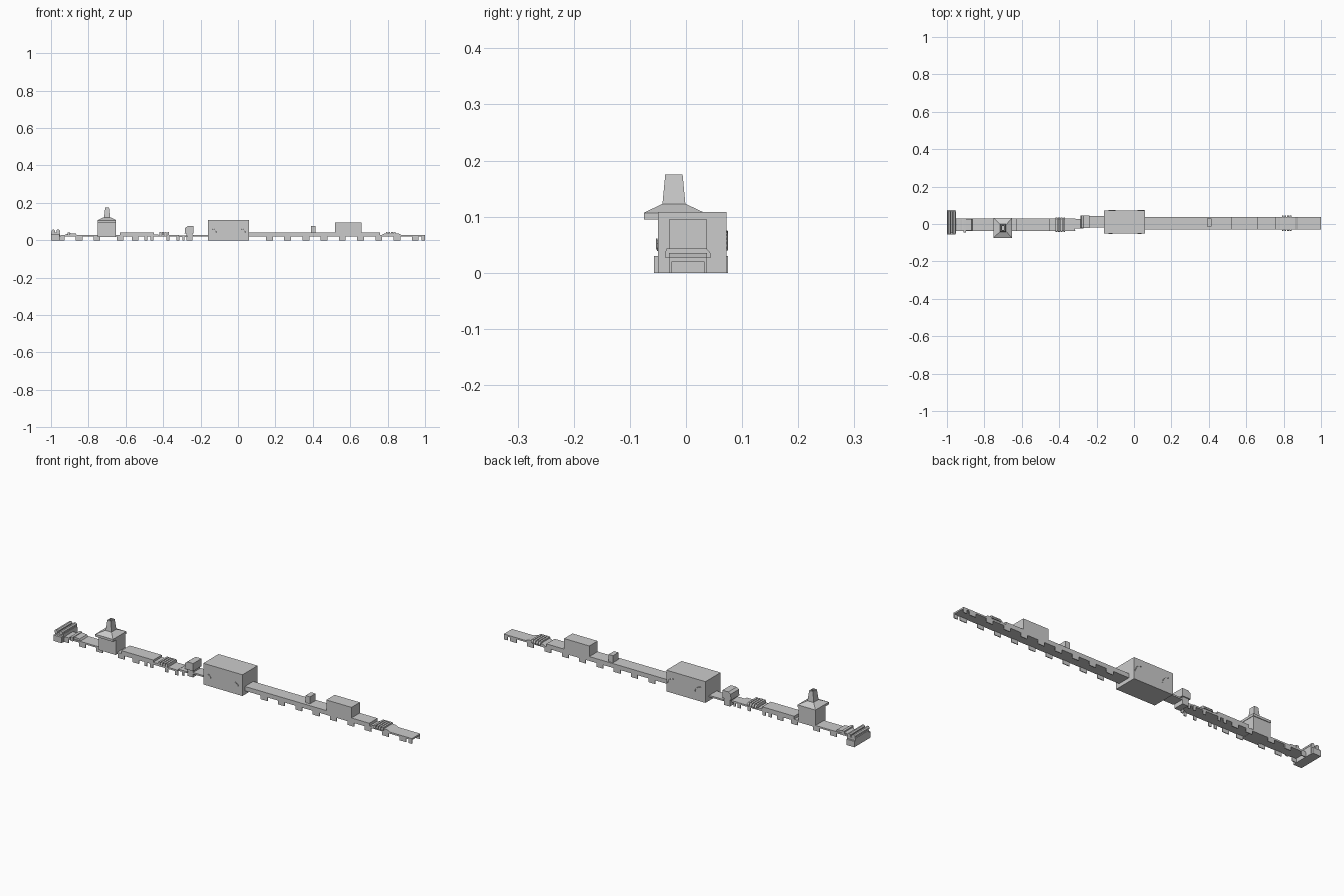
import bpy, bmesh, math

if "Cube" in bpy.data.objects:
    bpy.data.objects.remove(bpy.data.objects["Cube"])


def finish(name, bm):
    bmesh.ops.recalc_face_normals(bm, faces=bm.faces)
    me = bpy.data.meshes.new(name)
    bm.to_mesh(me)
    bm.free()
    ob = bpy.data.objects.new(name, me)
    bpy.context.collection.objects.link(ob)
    return ob


def prism(name, prof, axis, a, b):
    """Extrude a 2D profile along x (profile = y,z) or y (profile = x,z)."""
    bm = bmesh.new()
    put = (lambda p, t: (t, p[0], p[1])) if axis == 'x' else (lambda p, t: (p[0], t, p[1]))
    lo = [bm.verts.new(put(p, a)) for p in prof]
    hi = [bm.verts.new(put(p, b)) for p in prof]
    bm.faces.new(lo)
    bm.faces.new(hi)
    n = len(prof)
    for i in range(n):
        j = (i + 1) % n
        bm.faces.new((lo[i], lo[j], hi[j], hi[i]))
    return finish(name, bm)


def box(name, x0, x1, y0, y1, z0, z1):
    return prism(name, [(y0, z0), (y1, z0), (y1, z1), (y0, z1)], 'x', x0, x1)


def loft(name, rings):
    """Stack of rectangles (x0, x1, y0, y1, z), capped at both ends."""
    bm = bmesh.new()
    rs = [[bm.verts.new(c) for c in ((x0, y0, z), (x1, y0, z), (x1, y1, z), (x0, y1, z))]
          for x0, x1, y0, y1, z in rings]
    for r, s in zip(rs, rs[1:]):
        for i in range(4):
            j = (i + 1) % 4
            bm.faces.new((r[i], r[j], s[j], s[i]))
    bm.faces.new(rs[0])
    bm.faces.new(rs[-1])
    return finish(name, bm)


def leg(x, w, y0, y1, top=0.021):
    for y in (y0, y1 - 0.004):
        box("conveyor_leg", x - w / 2, x + w / 2, y, y + 0.004, 0, top)


def curtain(x0, count, y0, y1):
    """Row of trapezoid arch slats over the belt."""
    for i in range(count):
        x = x0 + i * 0.014
        prism("arch_slat", [(y0, 0.027), (y1, 0.027), (y1 - 0.002, 0.036), (y1 - 0.008, 0.043),
                            (y0 + 0.002, 0.043), (y0, 0.036)], 'x', x, x + 0.010)


# Left conveyor and legs
LY0, LY1 = -0.038, 0.03
box("left_belt", -0.95, -0.315, LY0, LY1, 0.019, 0.027)
for x in (-0.945, -0.85, -0.755, -0.63, -0.55):
    leg(x, 0.036, LY0, LY1)
for x in (-0.493, -0.46, -0.375, -0.32):
    leg(x, 0.016, LY0, LY1)
box("left_cover", -0.63, -0.45, LY0, LY1, 0.025, 0.042)
box("cover_end", -0.45, -0.425, LY0, LY1, 0.025, 0.031)
curtain(-0.42, 4, -0.042, 0.036)

# Loading station at the left end
box("loader_base", -1.0, -0.952, -0.045, 0.066, 0, 0.042)
for y in (-0.057, 0.066):
    box("loader_side", -1.0, -0.955, y, y + 0.012 if y < 0 else 0.075, 0, 0.03)
for x in (-0.988, -0.962):
    prism("loader_roller", [(x + 0.010 * math.cos(a * math.pi / 4 + math.pi / 8),
                             0.048 + 0.010 * math.sin(a * math.pi / 4 + math.pi / 8))
                            for a in range(8)], 'y', -0.052, 0.066)
prism("infeed_hump", [(-0.93, 0.026), (-0.862, 0.026), (-0.868, 0.036), (-0.90, 0.038),
                      (-0.92, 0.032)], 'y', -0.034, 0.026)
box("infeed_band", -0.912, -0.898, -0.046, 0.03, 0.02, 0.041)

# Oven with overhanging roof and open chimney
box("oven_body", -0.75, -0.653, -0.05, 0.03, 0.018, 0.096)
loft("oven_roof", [(-0.752, -0.651, -0.075, 0.033, 0.095), (-0.752, -0.651, -0.075, 0.033, 0.107),
                   (-0.718, -0.682, -0.042, -0.001, 0.123)])
loft("oven_chimney", [(-0.717, -0.683, -0.042, -0.001, 0.122), (-0.711, -0.689, -0.037, -0.006, 0.175),
                      (-0.706, -0.694, -0.031, -0.012, 0.175), (-0.706, -0.694, -0.031, -0.012, 0.14)])

# Transfer belt and hooded machine
box("transfer_belt", -0.32, -0.27, -0.025, 0.027, 0.018, 0.026)
leg(-0.292, 0.012, -0.025, 0.027)
box("hood_post", -0.275, -0.243, -0.015, 0.04, 0, 0.04)
prism("hood", [(-0.285, 0.036), (-0.237, 0.036), (-0.237, 0.075), (-0.270, 0.075), (-0.282, 0.066)],
      'y', -0.022, 0.045)
box("middle_belt", -0.24, -0.155, -0.018, 0.042, 0.019, 0.027)

# Big central machine with curved handles front and back
box("main_machine", -0.16, 0.06, -0.05, 0.072, 0, 0.108)
for y, zc, r in ((-0.052, 0.042, 0.018), (0.073, 0.04, 0.034)):
    for x in (-0.135, 0.02):
        cu = bpy.data.curves.new("curved_handle", 'CURVE')
        cu.dimensions = '3D'
        cu.bevel_depth = 0.0015
        cu.bevel_resolution = 1
        sp = cu.splines.new('POLY')
        sp.points.add(6)
        for i, p in enumerate(sp.points):
            a = math.pi / 2 * i / 6
            p.co = (x + r * math.cos(a), y, zc + r * math.sin(a), 1)
        bpy.context.collection.objects.link(bpy.data.objects.new("curved_handle", cu))

# Right conveyor
RY0, RY1 = -0.03, 0.037
box("right_belt", 0.05, 1.0, RY0, RY1, 0.019, 0.027)
box("right_cover", 0.06, 0.76, RY0, RY1, 0.025, 0.041)
for i in range(9):
    leg(0.07 + 0.0975 * (i + 1), 0.037, RY0, RY1)
leg(0.99, 0.02, RY0, RY1)
box("control_box", 0.39, 0.415, -0.014, 0.03, 0.04, 0.077)
box("inspection_box", 0.518, 0.66, RY0, RY1, 0.02, 0.095)
prism("outfeed_hump", [(0.765, 0.026), (0.88, 0.026), (0.86, 0.035), (0.78, 0.035)], 'y', RY0, RY1)
curtain(0.79, 4, -0.037, 0.045)
